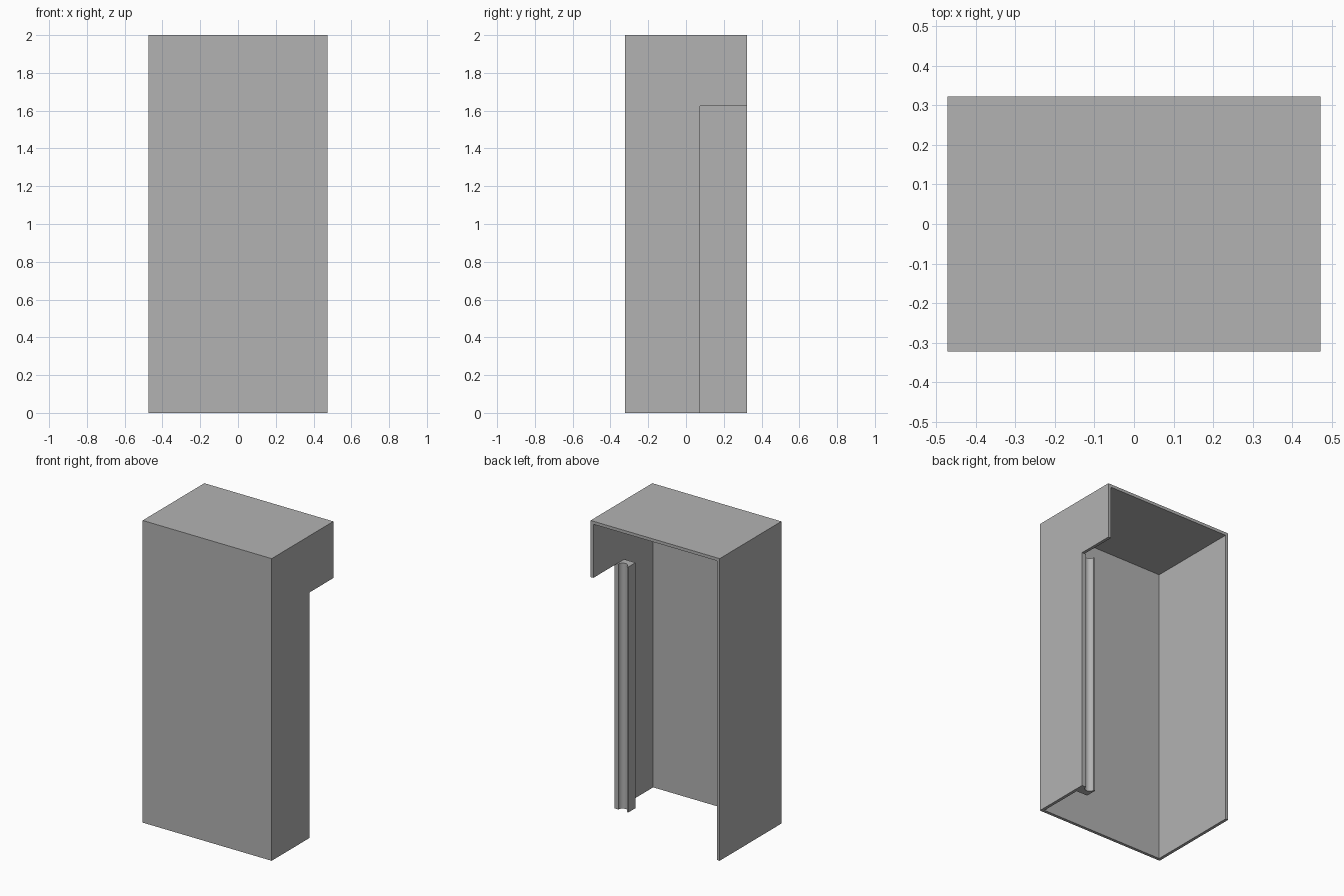
import bpy, bmesh
from math import pi, cos, sin, radians

old = bpy.data.objects.get("Cube")
if old:
    bpy.data.objects.remove(old, do_unlink=True)

W, D, H = 0.945, 0.645, 2.0      # overall size
T = 0.02                         # sheet thickness
NOTCH_Y, NOTCH_Z = 0.075, 1.625  # corner of the side opening
X, Y = W / 2, D / 2

grey = bpy.data.materials.new("light grey")
grey.use_nodes = True
grey.diffuse_color = (0.448, 0.448, 0.448, 1)
grey.node_tree.nodes["Principled BSDF"].inputs["Base Color"].default_value = grey.diffuse_color


def prism(name, outline, z0, z1):
    """Extrude a plan outline from z0 up to z1."""
    bm = bmesh.new()
    face = bm.faces.new([bm.verts.new((x, y, z0)) for x, y in outline])
    top = bmesh.ops.extrude_face_region(bm, geom=[face])["geom"]
    bmesh.ops.translate(bm, vec=(0, 0, z1 - z0),
                        verts=[v for v in top if isinstance(v, bmesh.types.BMVert)])
    bmesh.ops.recalc_face_normals(bm, faces=bm.faces)
    mesh = bpy.data.meshes.new(name)
    bm.to_mesh(mesh)
    bm.free()
    mesh.materials.append(grey)
    obj = bpy.data.objects.new(name, mesh)
    bpy.context.collection.objects.link(obj)
    return obj


def rect(x0, x1, y0, y1):
    return [(x0, y0), (x1, y0), (x1, y1), (x0, y1)]


def select(obj):
    bpy.ops.object.select_all(action="DESELECT")
    obj.select_set(True)
    bpy.context.view_layer.objects.active = obj


def cut(obj, cutter):
    cutter.hide_render = True
    mod = obj.modifiers.new("cut", "BOOLEAN")
    mod.operation, mod.solver, mod.object = "DIFFERENCE", "EXACT", cutter
    select(obj)
    bpy.ops.object.modifier_apply(modifier=mod.name)
    bpy.data.objects.remove(cutter, do_unlink=True)


# Cover: box open at the back and the bottom, with a side opening
cover = prism("cover_shell", rect(-X, X, -Y, Y), 0, H)
cut(cover, prism("cavity_cutter", rect(-X + T, X - T, -Y + T, Y + T), -T, H - T))
cut(cover, prism("opening_cutter", rect(X - 2 * T, X + T, NOTCH_Y, Y + T), -T, NOTCH_Z))

# Grip post: solid bar inside the opening edge, with a round groove at the back
x_in, x_out = 0.37, X - T
mid, r = 0.412, 0.031
groove = [(mid + r * cos(pi * i / 16), NOTCH_Y - r * sin(pi * i / 16)) for i in range(17)]
outline = [(x_in, 0), (x_out, 0), (x_out, NOTCH_Y)] + groove + [(x_in, NOTCH_Y)]
post = prism("grip_post", outline, 0, NOTCH_Z)
select(post)
bpy.ops.object.shade_smooth_by_angle(angle=radians(30))
